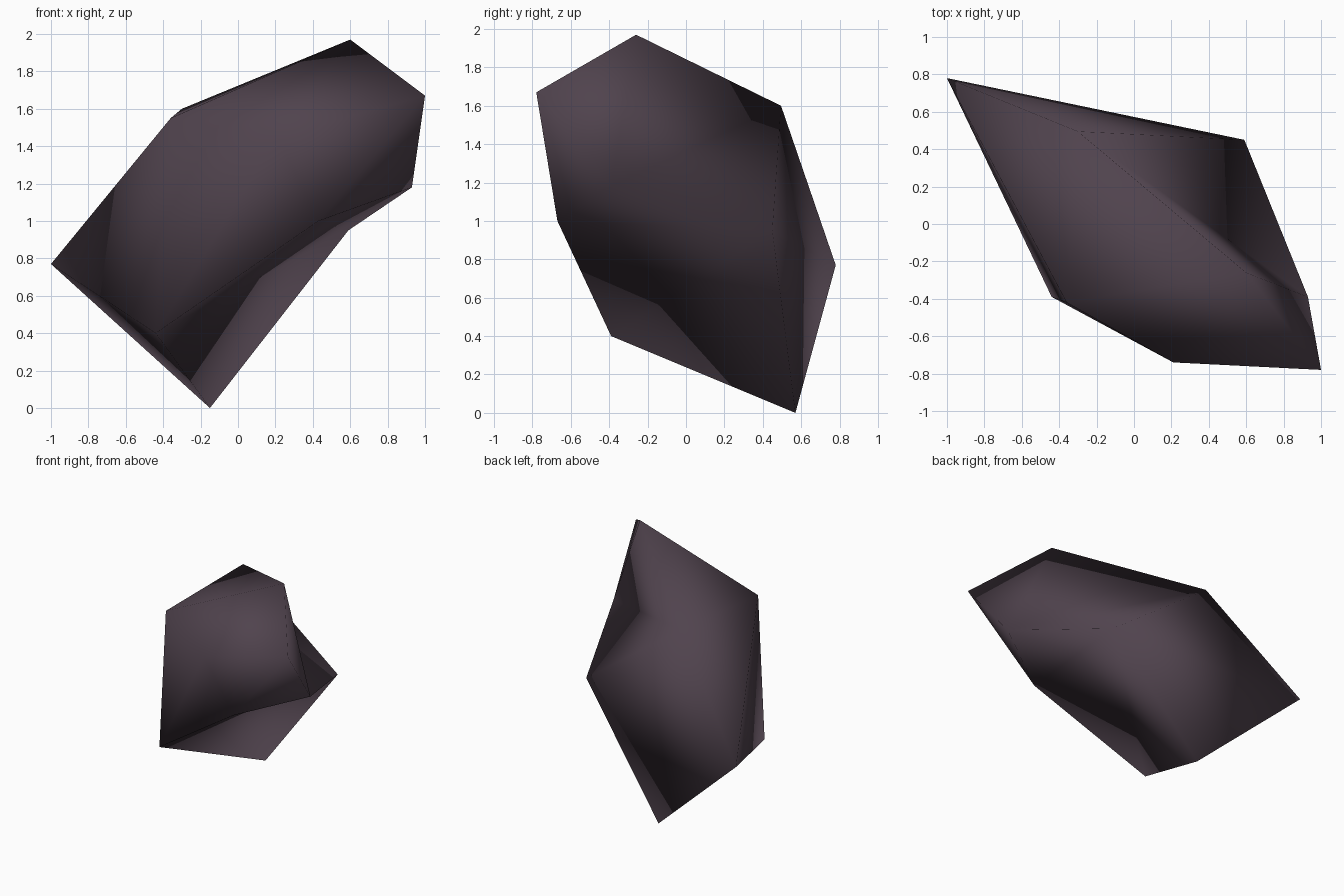
import bpy, bmesh

if "Cube" in bpy.data.objects:
    bpy.data.objects.remove(bpy.data.objects["Cube"])

# Corners of the boulder, named by where they sit
corners = {
    "left_tip":     (-1.00,  0.78, 0.77),
    "back_top":     (-0.30,  0.495, 1.60),
    "peak":         ( 0.60, -0.26, 1.97),
    "right_tip":    ( 1.00, -0.78, 1.67),
    "right_low":    ( 0.93, -0.39, 1.18),
    "back_right":   ( 0.59,  0.45, 0.95),
    "foot":         (-0.15,  0.57, 0.00),
    "front_low":    (-0.44, -0.39, 0.40),
    "front_bulge":  ( 0.21, -0.74, 1.45),
    "front_under":  ( 0.43, -0.67, 1.00),
    "front_top":    (-0.36, -0.42, 1.55),
}

bm = bmesh.new()
v = {name: bm.verts.new(co) for name, co in corners.items()}


def fan(centre, ring, closed=False):
    """Triangles from one corner to each neighbouring pair of a ring."""
    pairs = list(zip(ring, ring[1:]))
    if closed:
        pairs.append((ring[-1], ring[0]))
    for a, b in pairs:
        bm.faces.new((v[centre], v[a], v[b]))


# Front: five facets around the bulge
fan("front_bulge", ["front_top", "front_low", "front_under", "right_tip", "peak"], closed=True)
# Left end: five facets around the left tip
fan("left_tip", ["back_top", "front_top", "front_low", "foot", "back_right", "back_top"])
# Right end
fan("right_low", ["front_under", "right_tip", "peak", "back_top", "back_right", "front_under"])
# Top strip and underside
fan("back_top", ["front_top", "peak"])
fan("back_right", ["foot", "front_low", "front_under"])

bmesh.ops.recalc_face_normals(bm, faces=bm.faces[:])
for f in bm.faces:
    f.smooth = True

mesh = bpy.data.meshes.new("boulder")
bm.to_mesh(mesh)
bm.free()

# One dark stone colour
stone = bpy.data.materials.new("dark purple grey stone")
stone.diffuse_color = (0.080, 0.056, 0.075, 1.0)
stone.use_nodes = True
stone.node_tree.nodes["Principled BSDF"].inputs["Base Color"].default_value = stone.diffuse_color
mesh.materials.append(stone)

boulder = bpy.data.objects.new("boulder", mesh)
bpy.context.collection.objects.link(boulder)
